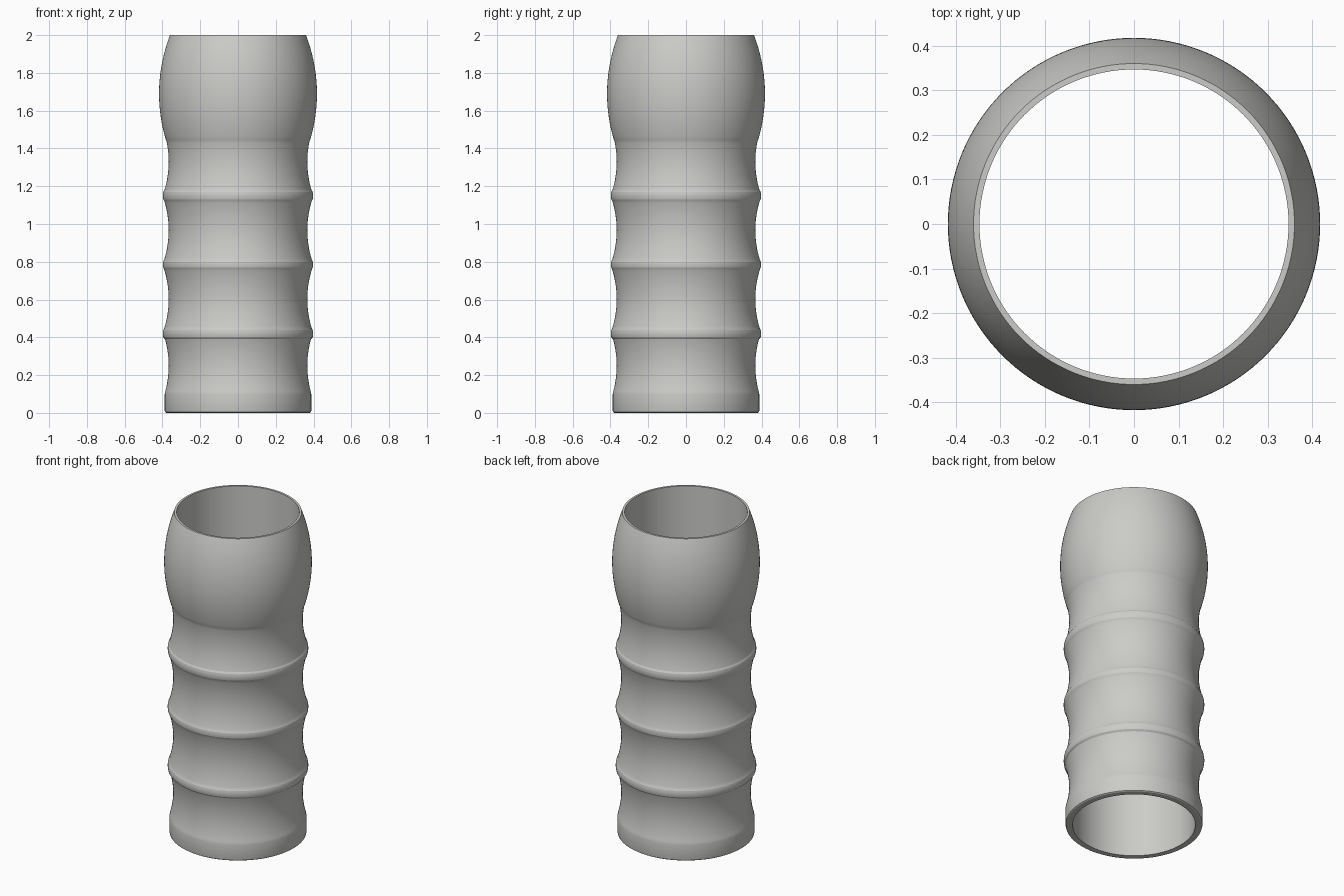
import bpy, bmesh, math

if "Cube" in bpy.data.objects:
    bpy.data.objects.remove(bpy.data.objects["Cube"])

SEGMENTS = 128
INNER_RADIUS = 0.347
RIDGES = (0.42, 0.785, 1.15)
VALLEYS = (0.25, 0.6025, 0.9675, 1.33)


def outer_radius(z):
    """Outer wall: straight foot, scooped grips with soft ridges, barrel-shaped head."""
    if z <= 0.1:
        return 0.388
    if z >= 1.45:
        return 0.418 - 0.6 * (z - 1.69) ** 2
    for ridge in RIDGES:
        if abs(z - ridge) < 0.025:
            return 0.398 - 7.0 * (z - ridge) ** 2
    return 0.367 + 0.98 * min((z - v) ** 2 for v in VALLEYS)


# Closed wall section: chamfered foot, outer wall, flat rim, straight bore
section = [(INNER_RADIUS, 0), (0.380, 0), (0.386, 0.004), (0.388, 0.012)]
section += [(outer_radius(i / 100), i / 100) for i in range(10, 201)]
section += [(INNER_RADIUS, 2.0)]

# Sweep the section around the vertical axis
bm = bmesh.new()
rings = []
for r, z in section:
    rings.append([bm.verts.new((r * math.cos(a), r * math.sin(a), z))
                  for a in (2 * math.pi * i / SEGMENTS for i in range(SEGMENTS))])
for k, ring in enumerate(rings):
    above = rings[(k + 1) % len(rings)]
    for i in range(SEGMENTS):
        j = (i + 1) % SEGMENTS
        bm.faces.new((ring[i], ring[j], above[j], above[i]))
bmesh.ops.recalc_face_normals(bm, faces=bm.faces)

mesh = bpy.data.meshes.new("ribbed_sleeve")
bm.to_mesh(mesh)
bm.free()
sleeve = bpy.data.objects.new("ribbed_sleeve", mesh)
bpy.context.collection.objects.link(sleeve)

# Light grey finish
grey = bpy.data.materials.new("light_grey")
grey.diffuse_color = (0.60, 0.60, 0.58, 1)
grey.use_nodes = True
grey.node_tree.nodes["Principled BSDF"].inputs["Base Color"].default_value = grey.diffuse_color
mesh.materials.append(grey)

# Smooth walls with crisp rim and foot edges
bpy.context.view_layer.objects.active = sleeve
sleeve.select_set(True)
bpy.ops.object.shade_smooth_by_angle(angle=math.radians(15))
